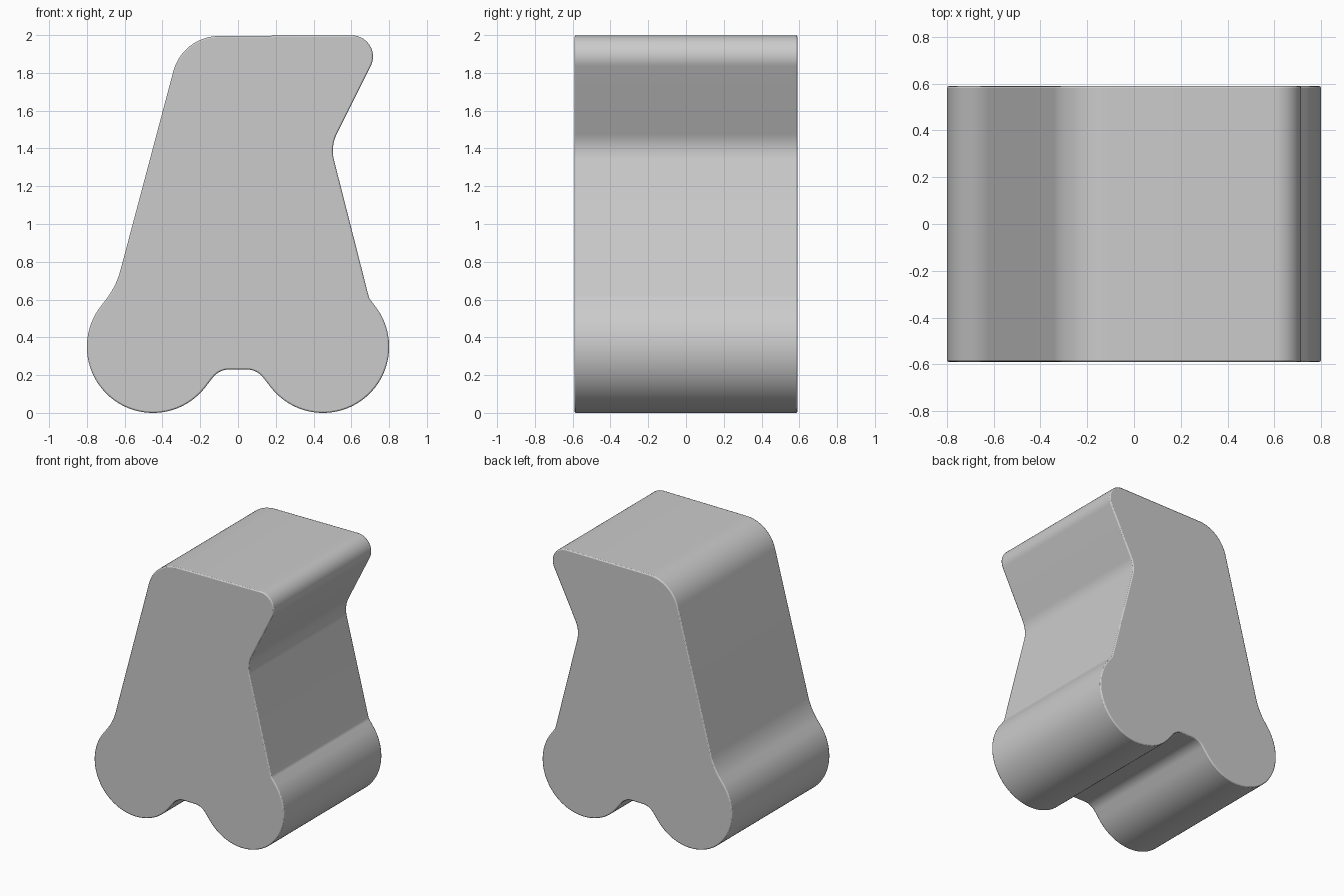
import bpy
import bmesh
import math
from mathutils import Vector

cube = bpy.data.objects.get("Cube")
if cube:
    bpy.data.objects.remove(cube, do_unlink=True)

HALF_DEPTH = 0.59
FOOT_X, FOOT_R = 0.45, 0.35


def arc(cx, cz, r, start, end, steps):
    """Points on a circular arc, angles in degrees."""
    angles = [math.radians(start + (end - start) * i / steps) for i in range(steps + 1)]
    return [Vector((cx + r * math.cos(a), cz + r * math.sin(a))) for a in angles]


def fillet(before, corner, after, r, steps=14):
    """Replace a sharp corner by a tangent arc of radius r."""
    u, v = (before - corner).normalized(), (after - corner).normalized()
    half = u.angle(v) / 2
    centre = corner + (u + v).normalized() * (r / math.sin(half))
    reach = r / math.tan(half)
    a, b = corner + u * reach - centre, corner + v * reach - centre
    turn = a.angle(b)
    return [centre + (a * math.sin((1 - i / steps) * turn) + b * math.sin(i / steps * turn))
            / math.sin(turn) for i in range(steps + 1)]


def rounded_run(before, corners, after):
    """Round a chain of (x, z, radius) corners between two end points."""
    chain = [before] + [Vector(c[:2]) for c in corners] + [after]
    points = []
    for i, c in enumerate(corners):
        points += fillet(chain[i], chain[i + 1], chain[i + 2], c[2])
    return points


# Outline, counter-clockwise: round feet, arch between them, then the body
left_foot = arc(-FOOT_X, FOOT_R, FOOT_R, 143, 322, 56)
right_foot = arc(FOOT_X, FOOT_R, FOOT_R, 218, 396, 56)
arch = rounded_run(left_foot[-1], [(-0.10, 0.23, 0.11), (0.10, 0.23, 0.11)], right_foot[0])
body = rounded_run(right_foot[-1], [
    (0.694, 0.608, 0.05),     # right hip
    (0.49, 1.41, 0.2),        # waist notch
    (0.785, 2.0, 0.113),      # top lip
    (-0.293, 1.994, 0.25),    # top shoulder
    (-0.645, 0.67, 0.44),     # left hip
], left_foot[0])
outline = left_foot + arch + right_foot + body

# Solid block extruded along y
bm = bmesh.new()
face = bm.faces.new([bm.verts.new((p.x, -HALF_DEPTH, p.y)) for p in outline])
extruded = bmesh.ops.extrude_face_region(bm, geom=[face])["geom"]
bmesh.ops.translate(bm, vec=(0, 2 * HALF_DEPTH, 0),
                    verts=[g for g in extruded if isinstance(g, bmesh.types.BMVert)])
if len(bm.faces) == len(outline) + 1:
    bm.faces.new([bm.verts.new((p.x, -HALF_DEPTH, p.y)) for p in outline])
    bmesh.ops.remove_doubles(bm, verts=bm.verts, dist=0.00001)
bmesh.ops.recalc_face_normals(bm, faces=bm.faces)
mesh = bpy.data.meshes.new("block_body")
bm.to_mesh(mesh)
bm.free()
block = bpy.data.objects.new("block_body", mesh)
bpy.context.collection.objects.link(block)

# Plain grey finish
grey = bpy.data.materials.new("plain_grey")
grey.use_nodes = True
colour = (0.6, 0.6, 0.6, 1)
grey.diffuse_color = colour
grey.node_tree.nodes["Principled BSDF"].inputs["Base Color"].default_value = colour
mesh.materials.append(grey)

# Softened rims and smooth sides
bevel = block.modifiers.new("rim_bevel", "BEVEL")
bevel.width = 0.008
bevel.segments = 2
bevel.limit_method = "ANGLE"
bevel.angle_limit = math.radians(60)
bpy.context.view_layer.objects.active = block
block.select_set(True)
bpy.ops.object.shade_smooth_by_angle(angle=math.radians(35))
